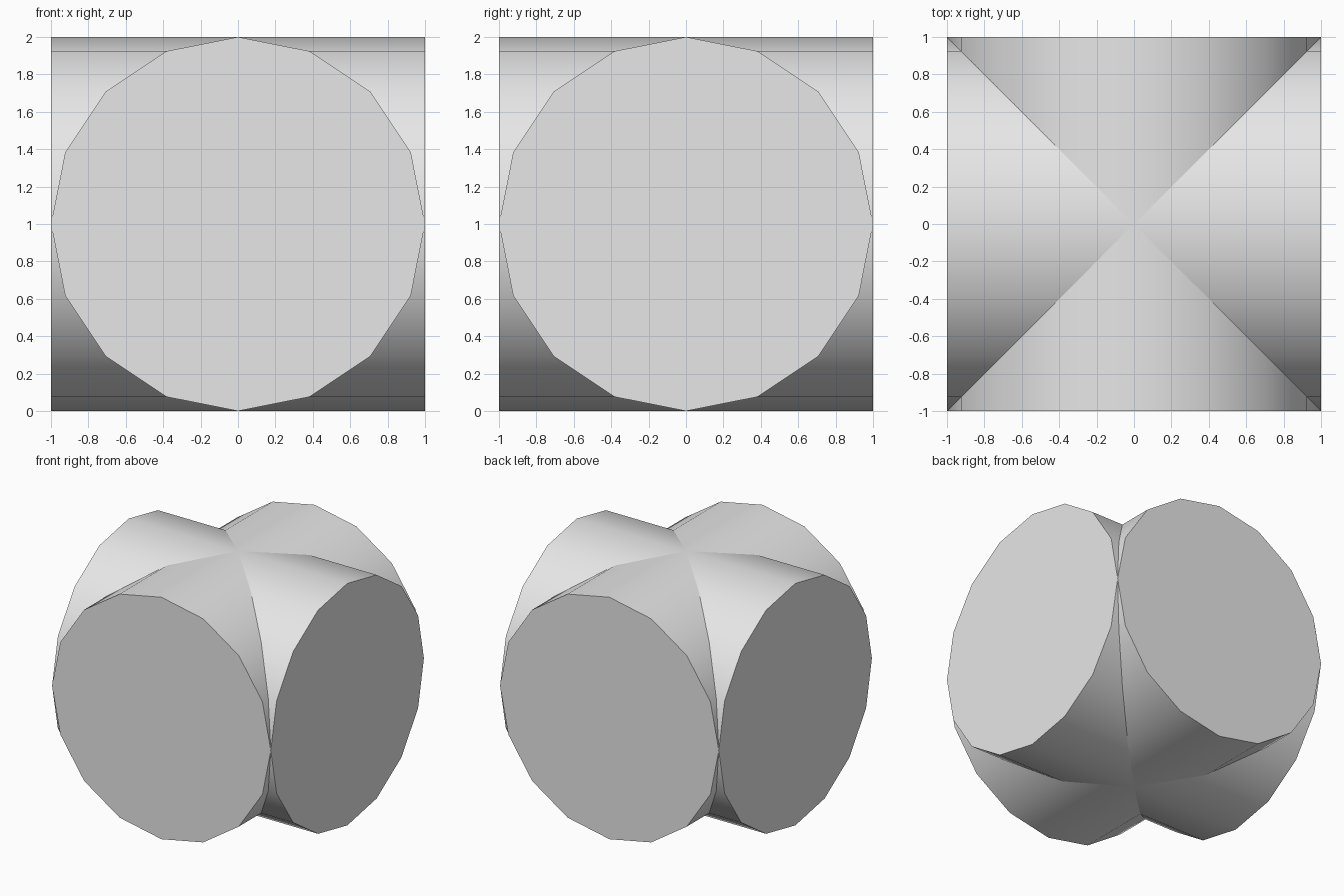
import bpy
import math

cube = bpy.data.objects.get("Cube")
if cube:
    bpy.data.objects.remove(cube, do_unlink=True)

# One plain grey for the whole form
grey = bpy.data.materials.new("light_grey")
grey.use_nodes = True
colour = (0.8, 0.8, 0.8, 1)
grey.diffuse_color = colour
grey.node_tree.nodes["Principled BSDF"].inputs["Base Color"].default_value = colour


def drum(name, rotation):
    """Sixteen-sided cylinder lying on its side, with smooth walls and flat caps."""
    bpy.ops.mesh.primitive_cylinder_add(vertices=16, radius=1, depth=2,
                                        location=(0, 0, 1), rotation=rotation)
    obj = bpy.context.object
    obj.name = name
    obj.data.materials.append(grey)
    bpy.ops.object.transform_apply(location=False, rotation=True, scale=False)
    bpy.ops.object.shade_smooth_by_angle(angle=math.radians(30))
    return obj


# Two equal cylinders crossing at right angles
drum("front_to_back_cylinder", (math.pi / 2, 0, 0))
drum("side_to_side_cylinder", (0, math.pi / 2, 0))
